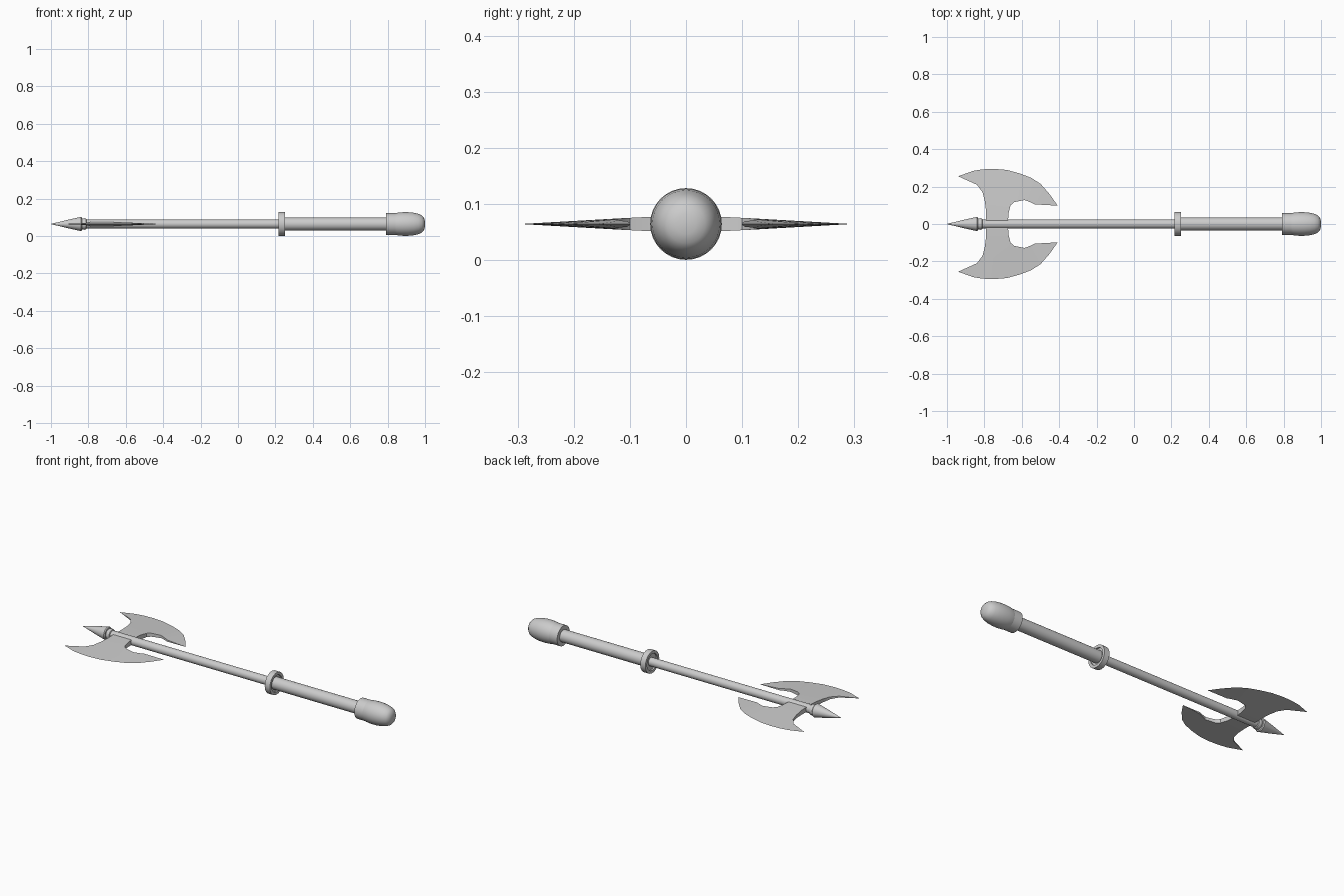
import bpy, bmesh, math

if "Cube" in bpy.data.objects:
    bpy.data.objects.remove(bpy.data.objects["Cube"])

CZ = 0.0645  # height of the weapon's long axis


def finish(name, bm, angle=35):
    bmesh.ops.remove_doubles(bm, verts=bm.verts, dist=1e-5)
    bmesh.ops.recalc_face_normals(bm, faces=bm.faces)
    me = bpy.data.meshes.new(name)
    bm.to_mesh(me)
    bm.free()
    ob = bpy.data.objects.new(name, me)
    bpy.context.collection.objects.link(ob)
    bpy.context.view_layer.objects.active = ob
    ob.select_set(True)
    bpy.ops.object.shade_smooth_by_angle(angle=math.radians(angle))
    ob.select_set(False)
    return ob


def lathe(name, profile, sides=32, closed=False):
    """Spin (x, radius) points around the long axis."""
    bm = bmesh.new()
    rings = [[bm.verts.new((x, r * math.cos(2 * math.pi * k / sides),
                            CZ + r * math.sin(2 * math.pi * k / sides)))
              for k in range(sides)] for x, r in profile]
    pairs = list(zip(rings, rings[1:]))
    if closed:
        pairs.append((rings[-1], rings[0]))
    else:
        bm.faces.new(rings[0])
        bm.faces.new(rings[-1])
    for a, b in pairs:
        for k in range(sides):
            j = (k + 1) % sides
            bm.faces.new((a[k], a[j], b[j], b[k]))
    return finish(name, bm)


# Shaft, grip and hand guard
lathe("shaft", [(-0.83, 0.024), (0.26, 0.024)])
lathe("grip", [(0.235, 0.035), (0.80, 0.035)])
lathe("guard_ring", [(0.217, 0.048), (0.217, 0.064), (0.25, 0.064), (0.25, 0.048)], closed=True)
lathe("guard_web", [(0.226, 0.05), (0.241, 0.05)])

# Pommel: collar and rounded cap
lathe("pommel_collar", [(0.79, 0.05), (0.79, 0.058), (0.85, 0.058)])
lathe("pommel", [(0.835, 0.056), (0.85, 0.060), (0.88, 0.063), (0.91, 0.063), (0.94, 0.060),
                 (0.965, 0.054), (0.983, 0.046), (0.994, 0.034), (0.999, 0.018), (1.0, 0.003)])

# Spear point and its small neck bead
lathe("neck_bead", [(-0.838, 0.024), (-0.832, 0.029), (-0.82, 0.031), (-0.812, 0.029), (-0.808, 0.022)])
lathe("spear_point", [(-1.0, 0.0005), (-0.92, 0.020), (-0.84, 0.038), (-0.835, 0.034), (-0.833, 0.022)])

# Blade: thick inner edge (x, y, half thickness) lofted to a sharp outer edge
inner = [(-0.84, 0.21, 0.004), (-0.81, 0.17, 0.007), (-0.797, 0.12, 0.010),
         (-0.66, 0.10, 0.011), (-0.64, 0.117, 0.010), (-0.585, 0.128, 0.008),
         (-0.55, 0.115, 0.006), (-0.53, 0.105, 0.005)]
outer = [(-0.86, 0.284), (-0.81, 0.292), (-0.75, 0.295), (-0.68, 0.289),
         (-0.61, 0.270), (-0.55, 0.247), (-0.50, 0.215), (-0.45, 0.158)]
tips = [(-0.94, 0.255), (-0.408, 0.098)]
necks = [(-0.79, 0.06, 0.013), (-0.79, 0.0, 0.015), (-0.675, 0.0, 0.015), (-0.67, 0.06, 0.013)]


def blade(name, side):
    bm = bmesh.new()
    new = lambda x, y, z: bm.verts.new((x, side * y, CZ + z))
    edge = [new(x, y, 0) for x, y in outer]
    tip_a, tip_b = (new(x, y, 0) for x, y in tips)
    rims = []
    for s in (1, -1):
        inn = [new(x, y, s * t) for x, y, t in inner]
        nk = [new(x, y, s * t) for x, y, t in necks]
        bm.faces.new((tip_a, inn[0], edge[0]))
        bm.faces.new((tip_b, inn[-1], edge[-1]))
        for i in range(len(inn) - 1):
            bm.faces.new((inn[i], inn[i + 1], edge[i + 1], edge[i]))
        bm.faces.new((inn[2], nk[0], nk[3], inn[3]))
        bm.faces.new((nk[0], nk[1], nk[2], nk[3]))
        rims.append([tip_a] + inn[:3] + nk + inn[3:] + [tip_b])
    # Side walls around the inner rim
    top, bot = rims
    for i in range(len(top) - 1):
        loop = list(dict.fromkeys((top[i], top[i + 1], bot[i + 1], bot[i])))
        bm.faces.new(loop)
    finish(name, bm, 30)


blade("blade_back", 1)
blade("blade_front", -1)
